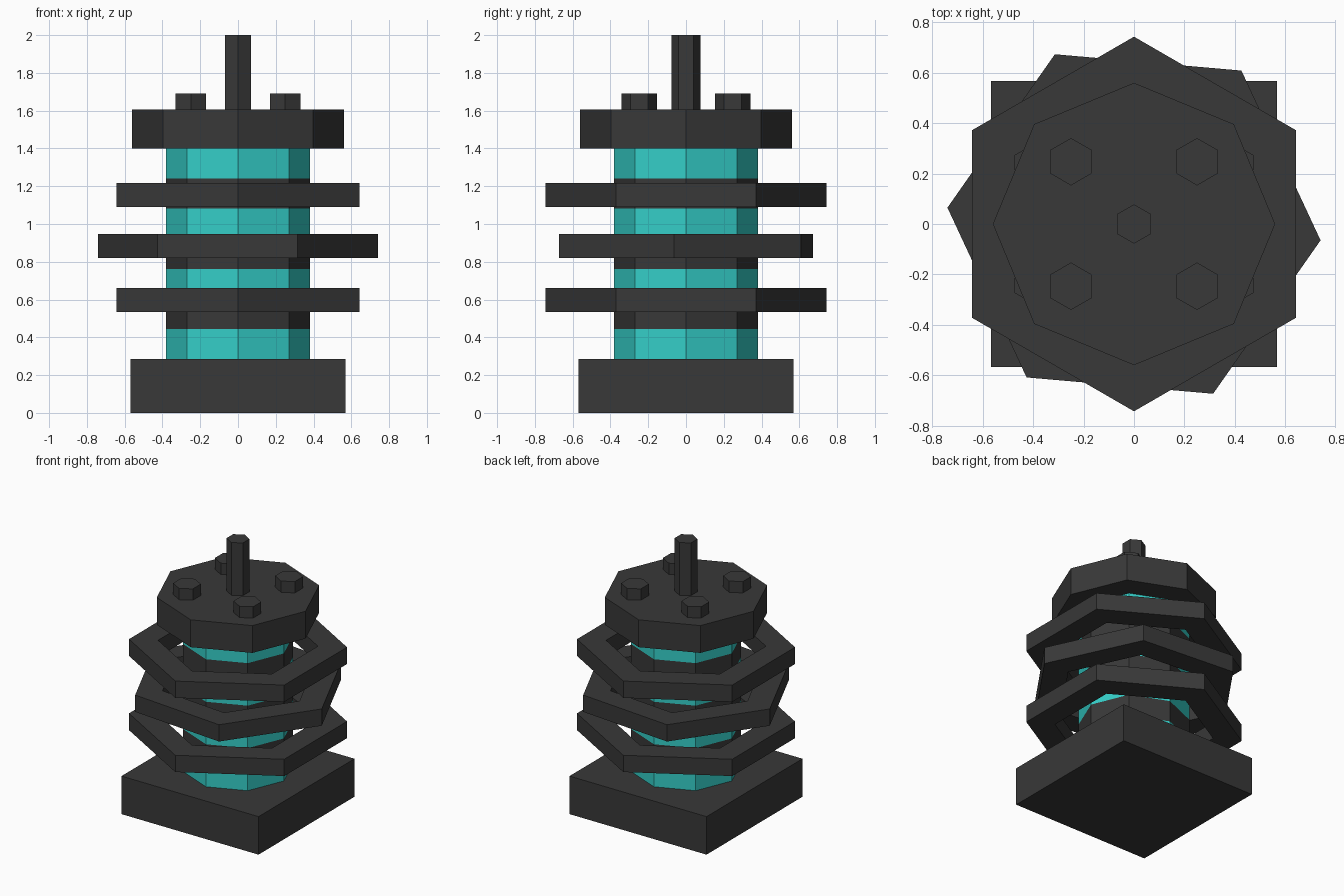
import bpy, bmesh
from math import radians, sin, cos, tau

if "Cube" in bpy.data.objects:
    bpy.data.objects.remove(bpy.data.objects["Cube"])


def material(name, rgb):
    m = bpy.data.materials.new(name)
    m.diffuse_color = (*rgb, 1)
    m.use_nodes = True
    m.node_tree.nodes["Principled BSDF"].inputs["Base Color"].default_value = m.diffuse_color
    return m


DARK = material("dark_metal", (0.04, 0.04, 0.04))
TEAL = material("teal_glow", (0.035, 0.62, 0.58))


def finish(name, bm, mat):
    bmesh.ops.recalc_face_normals(bm, faces=bm.faces)
    mesh = bpy.data.meshes.new(name)
    bm.to_mesh(mesh)
    bm.free()
    mesh.materials.append(mat)
    ob = bpy.data.objects.new(name, mesh)
    bpy.context.collection.objects.link(ob)
    return ob


def loop(bm, sides, r, z, turn, x=0, y=0):
    a = [radians(turn) + tau * i / sides for i in range(sides)]
    return [bm.verts.new((x + r * cos(t), y + r * sin(t), z)) for t in a]


def bridge(bm, a, b):
    n = len(a)
    for i in range(n):
        j = (i + 1) % n
        bm.faces.new((a[i], a[j], b[j], b[i]))


def prism(name, sides, r, z0, z1, turn, mat, x=0, y=0):
    bm = bmesh.new()
    low = loop(bm, sides, r, z0, turn, x, y)
    top = loop(bm, sides, r, z1, turn, x, y)
    bm.faces.new(low)
    bm.faces.new(top)
    bridge(bm, low, top)
    return finish(name, bm, mat)


def ring(name, sides, r_out, r_in, z0, z1, turn, mat):
    bm = bmesh.new()
    loops = [loop(bm, sides, r, z, turn)
             for r, z in ((r_out, z0), (r_out, z1), (r_in, z1), (r_in, z0))]
    for k in range(4):
        bridge(bm, loops[k], loops[(k + 1) % 4])
    return finish(name, bm, mat)


# Square base
prism("base", 4, 0.568 * 2 ** 0.5, 0, 0.285, 45, DARK)

# Octagonal core of alternating teal and dark segments
step = (1.4 - 0.285) / 7
for i in range(7):
    z = 0.285 + i * step
    prism(f"core_segment_{i + 1}", 8, 0.38, z, z + step, 0, DARK if i % 2 else TEAL)

# Floating hexagonal rings, the middle one turned
for i, turn in enumerate((30, 55, 30)):
    z = 0.596 + i * 0.2785
    z = (0.597, 0.883, 1.153)[i]
    ring(f"hex_ring_{i + 1}", 6, 0.743, 0.545, z - 0.063, z + 0.063, turn, DARK)

# Octagonal cap, bolts and central rod
prism("top_cap", 8, 0.56, 1.4, 1.605, 0, DARK)
for x in (-0.25, 0.25):
    for y in (-0.247, 0.247):
        prism("cap_bolt", 6, 0.094, 1.6, 1.69, 30, DARK, x, y)
prism("top_rod", 6, 0.078, 1.6, 2.0, 30, DARK)
